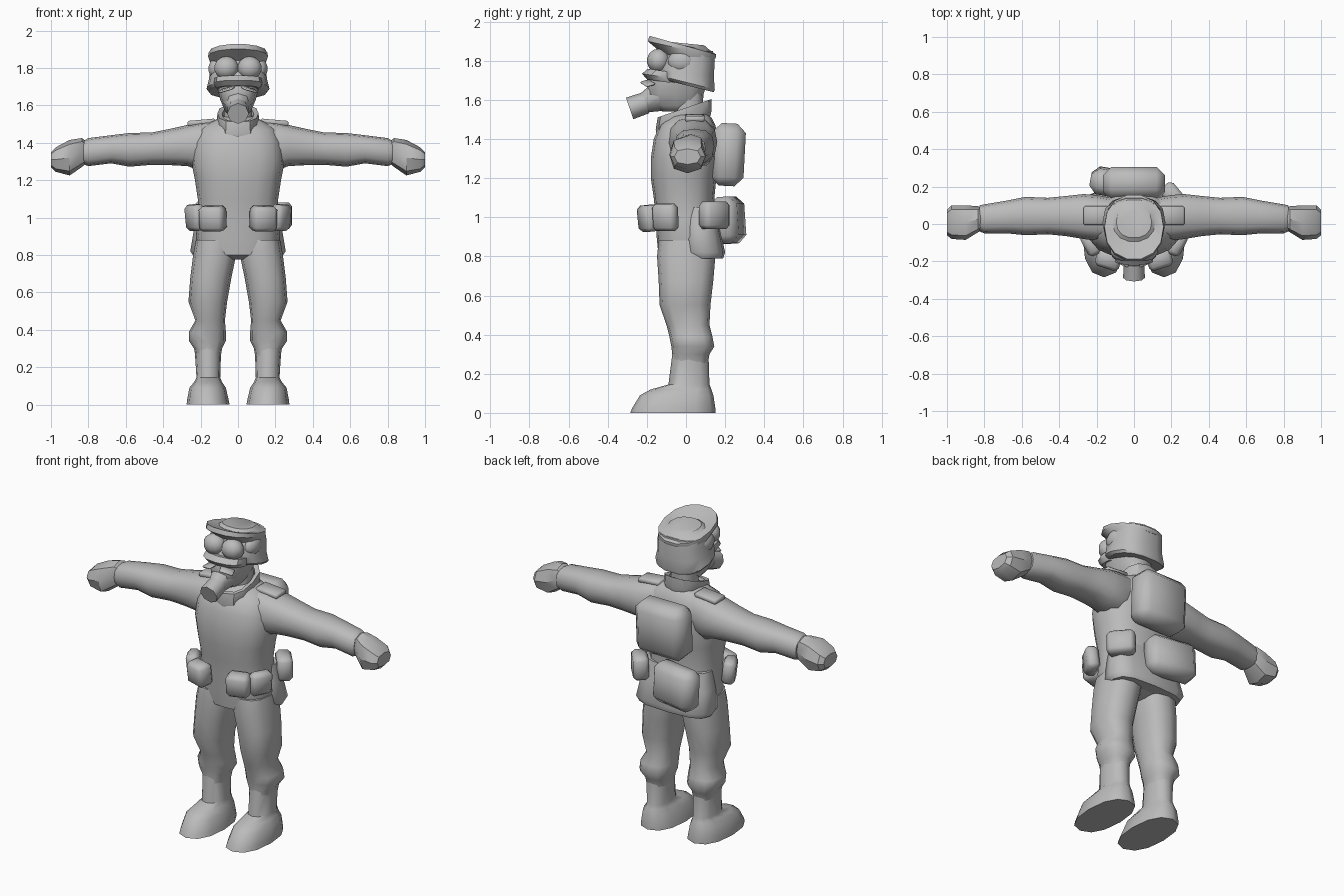
import bpy, bmesh, math
from mathutils import Matrix, Vector

grey = bpy.data.materials.new("plain grey")
grey.diffuse_color = (0.5, 0.5, 0.5, 1)


def finish(bm, name, angle=50):
    bmesh.ops.recalc_face_normals(bm, faces=bm.faces[:])
    me = bpy.data.meshes.new(name)
    bm.to_mesh(me)
    bm.free()
    ob = bpy.data.objects.new(name, me)
    bpy.context.collection.objects.link(ob)
    me.materials.append(grey)
    bpy.ops.object.select_all(action='DESELECT')
    ob.select_set(True)
    bpy.context.view_layer.objects.active = ob
    bpy.ops.object.shade_smooth_by_angle(angle=math.radians(angle))
    return ob


def loft(name, rings, axis='z', n=12, p=2.5, flip=1, angle=50):
    """Skin of rounded cross-sections: (position, a0, a1, b0, b1[, tilt])."""
    bm = bmesh.new()
    loops = []
    for t, a0, a1, b0, b1, *tilt in rings:
        loop = []
        for i in range(n):
            w = 2 * math.pi * i / n
            c, s = math.cos(w), math.sin(w)
            a = (a0 + a1) / 2 + (a1 - a0) / 2 * math.copysign(abs(c) ** (2 / p), c)
            b = (b0 + b1) / 2 + (b1 - b0) / 2 * math.copysign(abs(s) ** (2 / p), s)
            h = t + (tilt[0] * b if tilt else 0)
            co = (a, b, h) if axis == 'z' else (h, a, b)
            loop.append(bm.verts.new((co[0] * flip, co[1], co[2])))
        loops.append(loop)
    for lo, hi in zip(loops, loops[1:]):
        for i in range(n):
            j = (i + 1) % n
            bm.faces.new((lo[i], lo[j], hi[j], hi[i]))
    bm.faces.new(loops[0])
    bm.faces.new(loops[-1])
    return finish(bm, name, angle)


def pouch(name, centre, size, yaw=0, pitch=0, bevel=0.02, roll=0):
    """Soft box with rounded edges."""
    bm = bmesh.new()
    bmesh.ops.create_cube(bm, size=1)
    bmesh.ops.scale(bm, vec=size, verts=bm.verts[:])
    bmesh.ops.bevel(bm, geom=bm.edges[:], offset=bevel, segments=1, affect='EDGES')
    m = (Matrix.Translation(centre) @ Matrix.Rotation(math.radians(yaw), 4, 'Z')
         @ Matrix.Rotation(math.radians(pitch), 4, 'X')
         @ Matrix.Rotation(math.radians(roll), 4, 'Y'))
    bm.transform(m)
    return finish(bm, name, 60)


def ball(name, centre, size):
    bm = bmesh.new()
    bmesh.ops.create_uvsphere(bm, u_segments=10, v_segments=7, radius=1)
    bm.transform(Matrix.Translation(centre) @ Matrix.Diagonal((*size, 1)))
    return finish(bm, name)


def tube(name, start, end, r0, r1, n=8):
    bm = bmesh.new()
    a, b = Vector(start), Vector(end)
    bmesh.ops.create_cone(bm, cap_ends=True, segments=n, radius1=r0, radius2=r1,
                          depth=(b - a).length)
    rot = (b - a).to_track_quat('Z', 'Y').to_matrix().to_4x4()
    bm.transform(Matrix.Translation((a + b) / 2) @ rot)
    return finish(bm, name)


# Jacket body
loft("torso", [
    (.775, -.10, .10, -.08, .08), (.80, -.20, .20, -.14, .14), (.90, -.225, .225, -.15, .16),
    (1.0, -.215, .215, -.155, .15), (1.1, -.215, .215, -.165, .145), (1.2, -.23, .23, -.18, .155),
    (1.3, -.25, .25, -.18, .165), (1.4, -.24, .24, -.165, .165), (1.47, -.21, .21, -.135, .15),
    (1.51, -.15, .15, -.09, .13), (1.54, -.08, .08, -.05, .10)], n=16)
loft("jacket_hem", [
    (.79, -.235, .235, .0, .19), (.82, -.255, .255, -.02, .20), (.94, -.235, .235, -.03, .175),
    (1.05, -.215, .215, -.02, .145)], p=3)

# Neck and sloping collar
loft("neck", [(1.48, -.075, .075, -.06, .08), (1.64, -.075, .075, -.06, .09)])
loft("collar", [
    (1.475, -.10, .10, -.15, .125, .34), (1.50, -.115, .115, -.155, .13, .34),
    (1.56, -.11, .11, -.145, .13, .34), (1.555, -.085, .085, -.12, .105, .34),
    (1.52, -.08, .08, -.11, .10, .34)], angle=35)

for side, s in (("left", 1), ("right", -1)):
    # Trousers with knee fold
    loft(side + "_leg", [
        (.24, .095, .225, -.07, .11), (.30, .085, .235, -.07, .12), (.34, .065, .262, -.075, .145),
        (.39, .065, .262, -.085, .135), (.45, .07, .228, -.10, .12), (.55, .058, .265, -.135, .125),
        (.68, .035, .255, -.14, .14), (.80, .01, .24, -.148, .15), (.88, .01, .225, -.14, .15)],
        flip=s)
    # Boots
    loft(side + "_boot", [
        (0, .045, .275, -.285, .15), (.025, .05, .272, -.275, .15), (.09, .065, .26, -.235, .14),
        (.12, .085, .235, -.18, .13), (.145, .095, .222, -.09, .12), (.30, .09, .232, -.07, .115)],
        p=2.3, flip=s)
    # Sleeves
    loft(side + "_arm", [
        (.12, -.08, .14, 1.28, 1.515), (.20, -.09, .155, 1.25, 1.51), (.27, -.08, .16, 1.275, 1.495),
        (.36, -.065, .15, 1.28, 1.475), (.46, -.055, .14, 1.282, 1.455), (.58, -.06, .145, 1.272, 1.452),
        (.68, -.05, .125, 1.29, 1.44), (.80, -.05, .105, 1.275, 1.425), (.825, -.04, .10, 1.285, 1.41)],
        axis='x', flip=s)
    # Fists
    loft(side + "_hand", [
        (.80, -.02, .08, 1.30, 1.40), (.835, -.045, .095, 1.27, 1.425), (.90, -.085, .10, 1.225, 1.415),
        (.975, -.08, .10, 1.245, 1.375), (1.0, -.06, .075, 1.27, 1.35)],
        axis='x', n=8, flip=s, angle=35)
    # Shoulder strap plates
    pouch(side + "_shoulder_strap", (.195 * s, .045, 1.508), (.15, .10, .03), bevel=.008, roll=5 * s)
    # Belt pouches at the front
    pouch(side + "_front_pouch", (.135 * s, -.185, .995), (.135, .10, .135), 18 * s, 6)
    pouch(side + "_side_pouch", (.228 * s, -.105, 1.0), (.13, .075, .14), 62 * s, 6)
    # Padded ear covers
    ball(side + "_ear_pad", (.115 * s, -.02, 1.795), (.045, .075, .06))
    # Goggle lenses
    ball(side + "_goggle", (.062 * s, -.14, 1.80), (.068, .06, .062))
    # Small plates under the goggles
    pouch(side + "_mask_tab", (.06 * s, -.195, 1.685), (.08, .05, .012), 20 * s, 15, .004, 15 * s)

# Rear equipment
pouch("backpack", (0, .215, 1.32), (.33, .17, .32), 0, -3, .045)
pouch("lower_pack", (-.085, .215, .985), (.30, .14, .24), -10, 4, .04)
pouch("rear_hip_pouch", (.215, .145, 1.01), (.16, .09, .14), -50, 0, .02)

# Head
loft("face", [
    (1.54, -.045, .045, -.12, .04), (1.57, -.07, .07, -.17, .07), (1.63, -.095, .095, -.20, .09),
    (1.69, -.11, .11, -.195, .11), (1.76, -.12, .12, -.17, .12), (1.85, -.12, .12, -.12, .12)])
tube("mask_snout", (0, -.13, 1.62), (0, -.235, 1.575), .08, .045)
tube("mask_canister", (0, -.205, 1.585), (0, -.288, 1.556), .056, .058)

# Helmet shell with flared neck guard
loft("helmet", [
    (1.675, -.155, .155, -.12, .145, -.25), (1.69, -.168, .168, -.135, .15, -.25),
    (1.74, -.155, .155, -.145, .145, -.15), (1.80, -.15, .15, -.13, .15),
    (1.85, -.14, .14, -.10, .14)], n=14, angle=40)

# Front lip below the goggles
loft("goggle_lip", [
    (1.675, -.115, .115, -.20, .0, -.15), (1.70, -.13, .13, -.225, .0, -.15),
    (1.73, -.125, .125, -.195, .0, -.15)], angle=35)

# Cap with a raised front peak
loft("cap", [
    (1.82, -.145, .145, -.115, .15, -.08), (1.855, -.16, .16, -.20, .158, -.23),
    (1.875, -.158, .158, -.19, .158, -.28), (1.872, -.115, .115, -.095, .12, -.12),
    (1.888, -.095, .095, -.075, .095, -.10)], n=14, p=2.2, angle=35)
